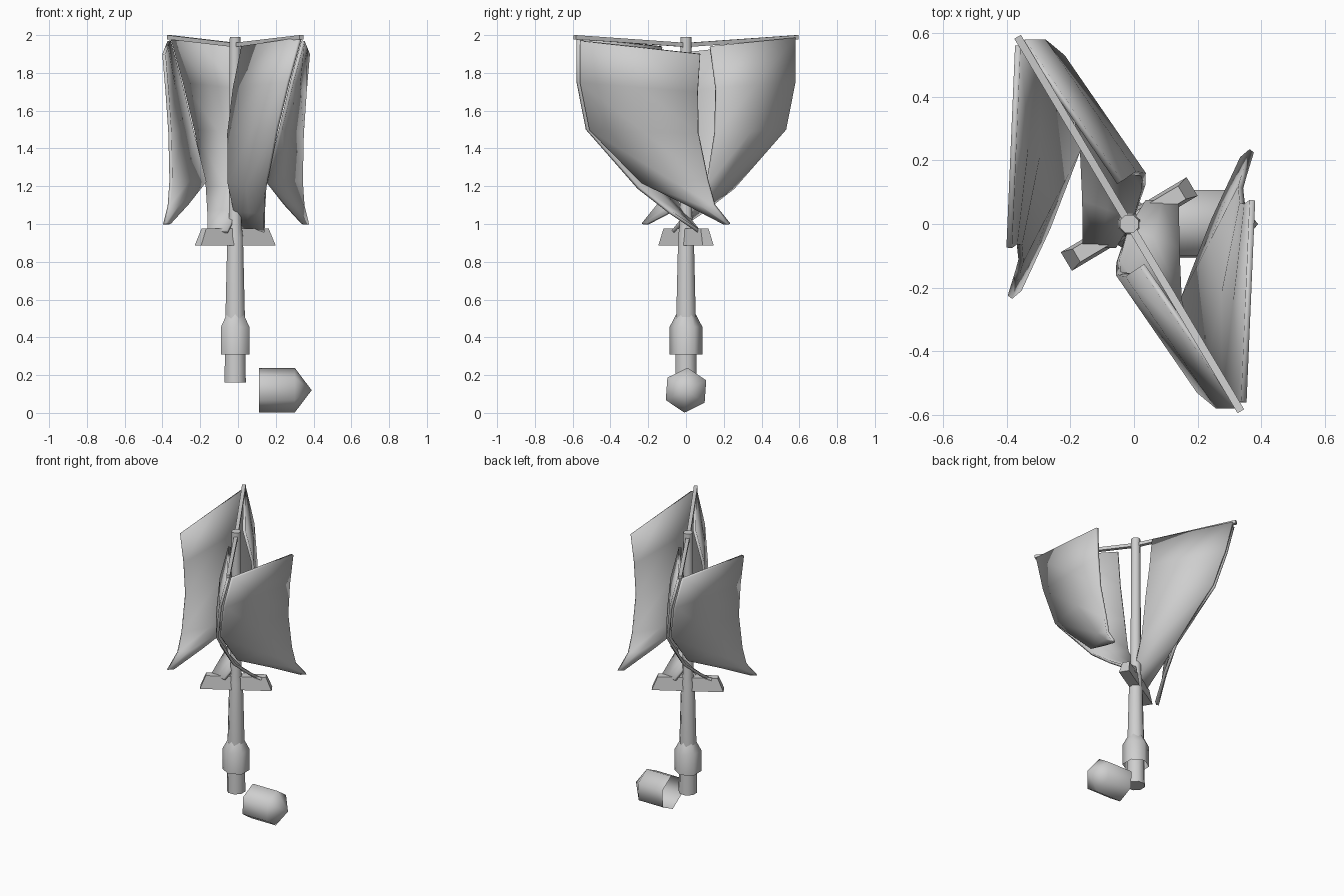
import bpy, bmesh, math
from mathutils import Vector, Matrix

if "Cube" in bpy.data.objects:
    bpy.data.objects.remove(bpy.data.objects["Cube"])

grey = bpy.data.materials.new("light_grey")
grey.diffuse_color = (0.62, 0.62, 0.62, 1)
grey.use_nodes = True
grey.node_tree.nodes["Principled BSDF"].inputs["Base Color"].default_value = grey.diffuse_color

PIVOT = Vector((-0.015, 0, 0))       # mast axis
BAR_ANGLE = math.radians(-59.2)      # heading of the top arms


def finish(name, bm, angle=35):
    bmesh.ops.recalc_face_normals(bm, faces=bm.faces)
    me = bpy.data.meshes.new(name)
    bm.to_mesh(me)
    bm.free()
    ob = bpy.data.objects.new(name, me)
    bpy.context.collection.objects.link(ob)
    me.materials.append(grey)
    bpy.ops.object.select_all(action='DESELECT')
    ob.select_set(True)
    bpy.context.view_layer.objects.active = ob
    bpy.ops.object.shade_smooth_by_angle(angle=math.radians(angle))
    return ob


def loft(bm, rings, closed=True):
    """Bridge successive rows of points with quads."""
    rows = [[bm.verts.new(p) for p in r] for r in rings]
    for a, b in zip(rows, rows[1:]):
        n = len(a)
        for i in range(n if closed else n - 1):
            j = (i + 1) % n
            bm.faces.new((a[i], a[j], b[j], b[i]))
    return rows


def turned(name, profile, sides, phase, cap_start=True, cap_end=True, tip=None, angle=35):
    """Stack of polygon rings (radius, height) along z."""
    bm = bmesh.new()
    rows = loft(bm, [[(r * math.cos(phase + math.tau * i / sides),
                       r * math.sin(phase + math.tau * i / sides), z)
                      for i in range(sides)] for r, z in profile])
    if cap_start:
        bm.faces.new(rows[0])
    if tip is not None:
        t = bm.verts.new((0, 0, tip))
        for i in range(sides):
            bm.faces.new((rows[-1][i], rows[-1][(i + 1) % sides], t))
    elif cap_end:
        bm.faces.new(rows[-1])
    return finish(name, bm, angle)


# Tapered mast
mast = turned("mast", [(0.061, 0.16), (0.056, 0.5), (0.045, 0.93), (0.036, 1.0), (0.031, 1.99)],
              8, math.pi / 8, angle=50)
mast.location = PIVOT

# Hexagonal sleeve with a chamfered shoulder
sleeve = turned("sleeve", [(0.087, 0.31), (0.087, 0.455), (0.05, 0.525)],
                6, math.pi / 2, cap_start=False, cap_end=False, angle=65)
sleeve.location = PIVOT

# Loose hexagonal cap lying on the ground, open at the back
cap = turned("loose_cap", [(0.119, 0.11), (0.119, 0.30)], 6, 0,
             cap_start=False, tip=0.39, angle=65)
cap.data.transform(Matrix.Translation((0, 0, 0.12)) @ Matrix.Rotation(math.radians(-4), 4, 'X')
                   @ Matrix.Rotation(math.pi / 2, 4, 'Y'))

# Two rising top arms
for k in range(2):
    bm = bmesh.new()
    w = 0.012
    loft_rows = loft(bm, [[(d, -w, z - 0.022), (d, w, z - 0.022), (d, w, z), (d, -w, z)]
                          for d, z in ((-0.03, 1.957), (0.685, 2.0))])
    for r in loft_rows:
        bm.faces.new(r)
    arm = finish("top_arm", bm)
    arm.location = PIVOT
    arm.rotation_euler.z = BAR_ANGLE + math.pi * k

# Tapered lower crosspiece, square to the arms
bm = bmesh.new()
rows = loft(bm, [[(-l, -w, z), (l, -w, z), (l, w, z), (-l, w, z)]
                 for l, w, z in ((0.23, 0.034, 0.885), (0.193, 0.024, 0.975))])
for r in rows:
    bm.faces.new(r)
cross = finish("lower_crosspiece", bm)
cross.location = PIVOT
cross.rotation_euler.z = BAR_ANGLE + math.pi / 2

# Sails: pairs of (keel point, free edge point) from top to bottom
inner_sail = [((0.33, -0.575, 1.985), (0.025, -0.13, 1.94)),
              ((0.265, -0.575, 1.75), (-0.02, -0.16, 1.72)),
              ((0.205, -0.525, 1.50), (-0.05, -0.155, 1.48)),
              ((0.145, -0.25, 1.19), (-0.05, -0.115, 1.22)),
              ((0.14, -0.08, 1.06), (-0.02, -0.02, 1.07)),
              ((0.14, 0.07, 0.96), (0.035, 0.07, 0.96))]
outer_sail = [((0.345, -0.56, 1.97), (0.372, 0.075, 1.90)),
              ((0.285, -0.56, 1.75), (0.355, 0.062, 1.70)),
              ((0.225, -0.51, 1.50), (0.34, 0.065, 1.48)),
              ((0.155, -0.235, 1.22), (0.335, 0.115, 1.23)),
              ((0.25, 0.01, 1.10), (0.345, 0.15, 1.10)),
              ((0.34, 0.205, 1.0), (0.37, 0.23, 1.0))]

for label, pairs in (("inner_sail", inner_sail), ("outer_sail", outer_sail)):
    for k in range(2):
        bm = bmesh.new()
        loft(bm, [[Vector(a).lerp(Vector(b), t) for t in (0, 0.5, 1)] for a, b in pairs],
             closed=False)
        sail = finish(label, bm)
        # Opposite sail is the same sheet turned half round the mast
        shift = Matrix.Translation((-0.01, 0, 0))
        sail.data.transform(shift @ Matrix.Rotation(math.pi * k, 4, 'Z') @ shift.inverted())
        mod = sail.modifiers.new("thickness", 'SOLIDIFY')
        mod.thickness = 0.018
        mod.offset = 0
